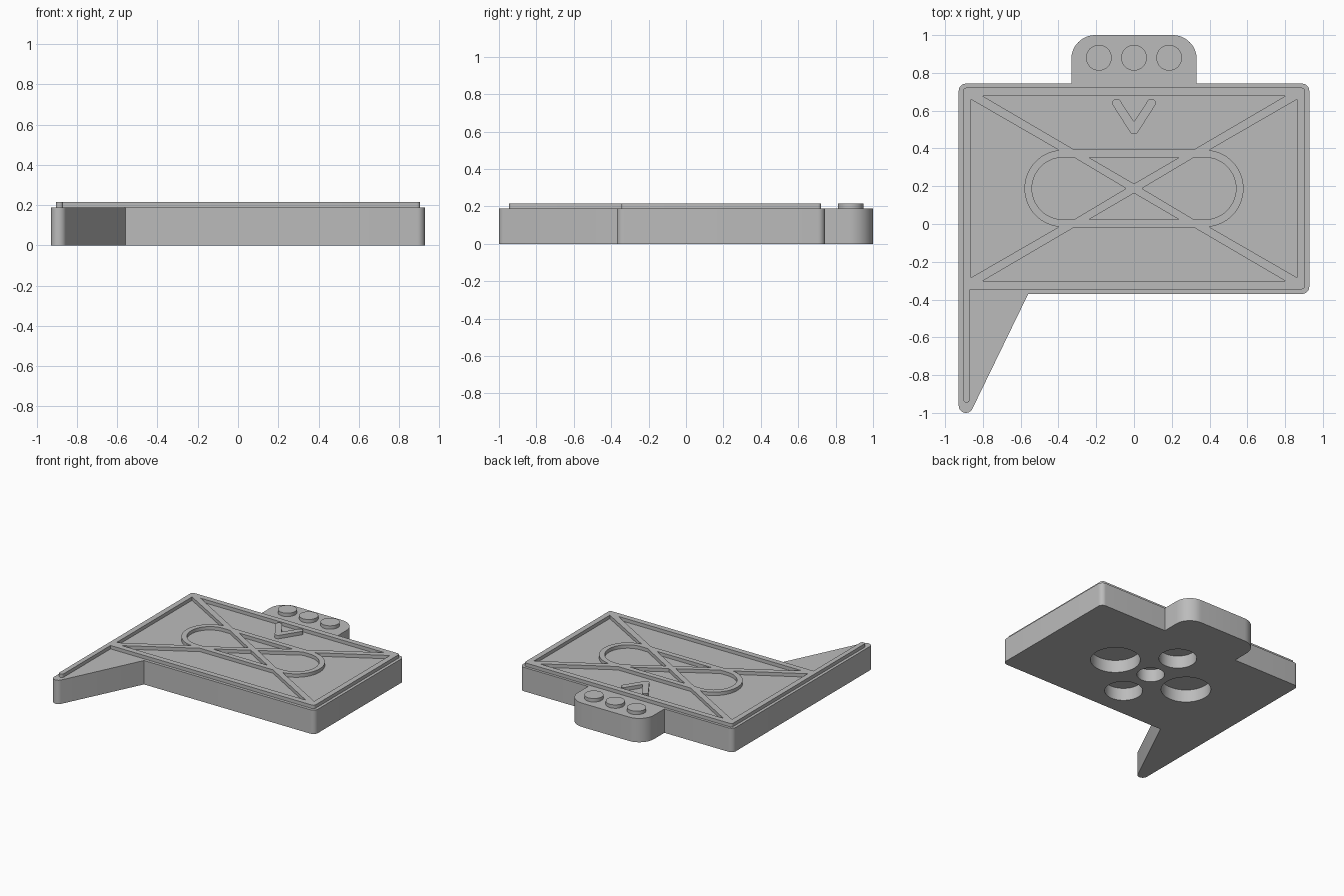
import bpy, bmesh, math

cube = bpy.data.objects.get("Cube")
if cube:
    bpy.data.objects.remove(cube, do_unlink=True)

BASE_TOP, RELIEF_TOP, MID_Y = 0.188, 0.215, 0.188

grey = bpy.data.materials.new("plain grey")
grey.use_nodes = True
grey.diffuse_color = (0.5, 0.5, 0.5, 1)
grey.node_tree.nodes["Principled BSDF"].inputs["Base Color"].default_value = (0.5, 0.5, 0.5, 1)


def arc(cx, cy, r, start, end, steps=8):
    """Points along an arc, angles in degrees."""
    angles = [math.radians(start + (end - start) * i / steps) for i in range(steps + 1)]
    return [(cx + r * math.cos(a), cy + r * math.sin(a)) for a in angles]


def mirror_x(points):
    return [(-x, y) for x, y in points]


def mirror_y(points):
    return [(x, 2 * MID_Y - y) for x, y in points]


def slab(name, loops, bottom, top):
    """Extrude an outline (first loop) with holes (other loops) into a solid."""
    curve = bpy.data.curves.new(name, 'CURVE')
    curve.dimensions = '2D'
    curve.fill_mode = 'BOTH'
    curve.extrude = (top - bottom) / 2
    for loop in loops:
        spline = curve.splines.new('POLY')
        spline.points.add(len(loop) - 1)
        for point, (x, y) in zip(spline.points, loop):
            point.co = (x, y, 0, 1)
        spline.use_cyclic_u = True
    obj = bpy.data.objects.new(name, curve)
    bpy.context.collection.objects.link(obj)
    bpy.ops.object.select_all(action='DESELECT')
    bpy.context.view_layer.objects.active = obj
    obj.select_set(True)
    bpy.ops.object.convert(target='MESH')
    obj = bpy.context.object
    obj.name = name
    bm = bmesh.new()
    bm.from_mesh(obj.data)
    bmesh.ops.translate(bm, verts=bm.verts, vec=(0, 0, (top + bottom) / 2))
    bmesh.ops.remove_doubles(bm, verts=bm.verts, dist=0.0005)
    bmesh.ops.recalc_face_normals(bm, faces=bm.faces)
    bm.to_mesh(obj.data)
    bm.free()
    obj.data.materials.clear()
    obj.data.materials.append(grey)
    return obj


def smooth(obj):
    bpy.ops.object.select_all(action='DESELECT')
    bpy.context.view_layer.objects.active = obj
    obj.select_set(True)
    bpy.ops.object.shade_smooth_by_angle(angle=math.radians(30))


# Base plate with a rounded tab at the back and a pointed tail at the front
outline = (
    arc(-0.89, 0.705, 0.038, 180, 90) + [(-0.332, 0.743)]
    + arc(-0.205, 0.873, 0.127, 180, 90, 12) + arc(0.205, 0.873, 0.127, 90, 0, 12)
    + [(0.332, 0.743)] + arc(0.89, 0.705, 0.038, 90, 0)
    + arc(0.89, -0.332, 0.038, 0, -90) + [(-0.56, -0.37)]
    + arc(-0.89, -0.962, 0.038, -27, -180, 12))
base = slab("base_plate", [outline], 0, BASE_TOP)

# Round blind sockets in the underside
sockets = [(0, 0, 0.1), (0.333, 0, 0.18), (-0.333, 0, 0.18), (0, 0.305, 0.137), (0, -0.305, 0.137)]
for x, dy, radius in sockets:
    cutter = slab("socket_cutter", [arc(x, MID_Y + dy, radius, 0, 352.5, 47)], -0.1, 0.1)
    cutter.hide_render = True
    cut = base.modifiers.new("socket", 'BOOLEAN')
    cut.operation = 'DIFFERENCE'
    cut.solver = 'EXACT'
    cut.object = cutter
    bpy.context.view_layer.objects.active = base
    bpy.ops.object.modifier_apply(modifier=cut.name)
    bpy.data.objects.remove(cutter, do_unlink=True)
smooth(base)

# Raised border, crossed bars and rounded loop, as one sheet with openings
border = (
    arc(-0.887, 0.704, 0.018, 180, 90, 4) + arc(0.887, 0.704, 0.018, 90, 0, 4)
    + arc(0.887, -0.328, 0.018, 0, -90, 4) + [(-0.868, -0.346)]
    + arc(-0.8865, -0.927, 0.0185, 0, -180, 8))
long_panel = [(-0.8, 0.677), (-0.317, 0.394), (0.317, 0.394), (0.8, 0.677)]
side_panel = [(-0.862, 0.659)] + arc(-0.376, MID_Y, 0.204, 96, 264, 28) + [(-0.862, -0.283)]
loop_end = [(-0.317, 0.352)] + arc(-0.376, MID_Y, 0.164, 90, 270, 28) + [(-0.317, 0.024), (-0.042, MID_Y)]
loop_middle = [(-0.238, 0.352), (0.238, 0.352), (0, 0.213)]
openings = [long_panel, mirror_y(long_panel), side_panel, mirror_x(side_panel),
            loop_end, mirror_x(loop_end), loop_middle, mirror_y(loop_middle)]
smooth(slab("raised_border_and_bars", [border] + openings, BASE_TOP, RELIEF_TOP))

# Raised chevron with rounded tips
chevron = (
    arc(-0.092, 0.64, 0.023, 213, 33, 10) + [(0, 0.542)]
    + arc(0.092, 0.64, 0.023, 147, -33, 10) + arc(0, 0.5, 0.025, -33, -147, 8))
smooth(slab("raised_chevron", [chevron], BASE_TOP, RELIEF_TOP))

# Three round studs on the tab
for label, x in (("right", -0.186), ("middle", 0), ("left", 0.186)):
    smooth(slab(label + "_stud", [arc(x, 0.88, 0.068, 0, 352.5, 47)], BASE_TOP, RELIEF_TOP))
